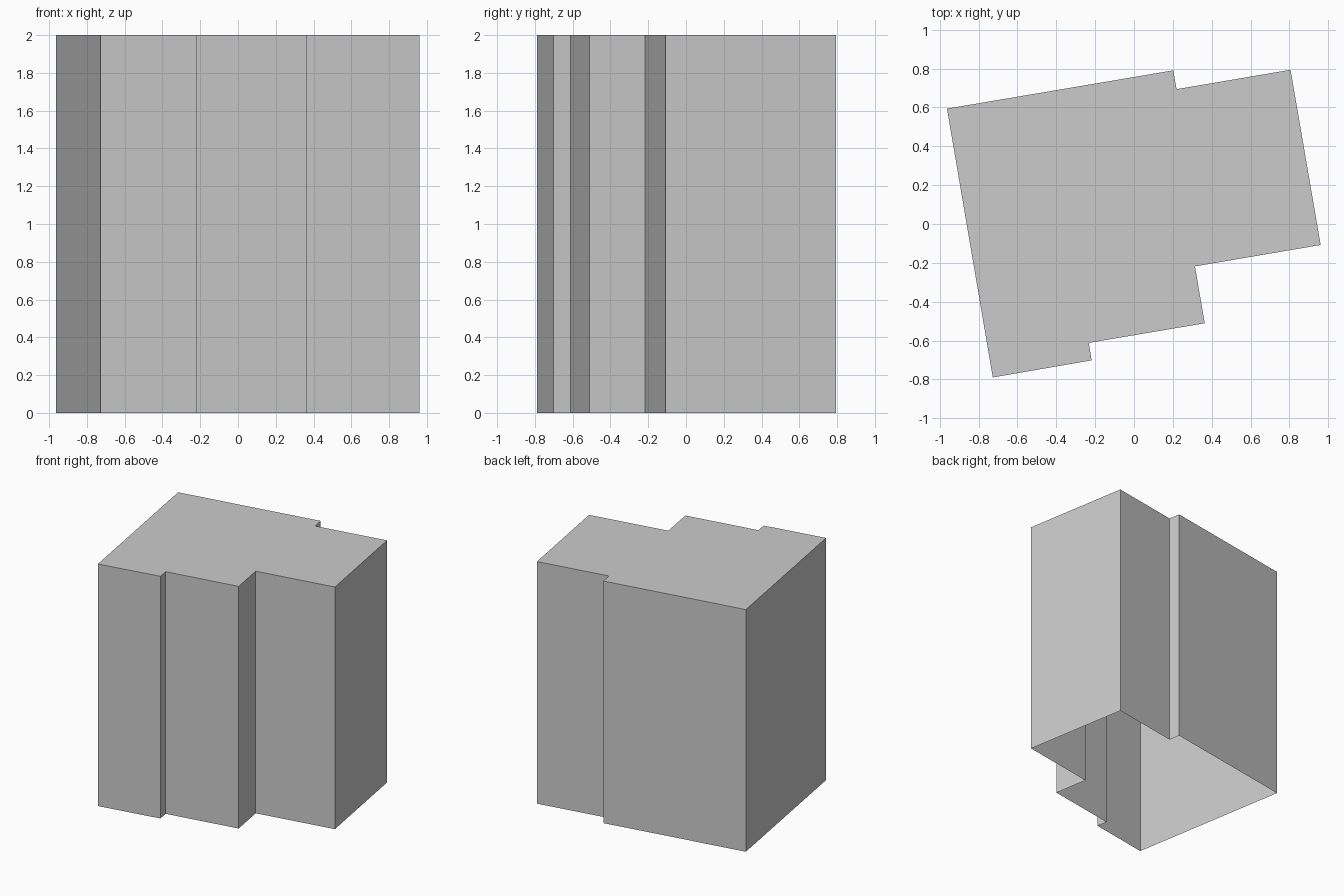
import bpy
import bmesh

cube = bpy.data.objects.get("Cube")
if cube:
    bpy.data.objects.remove(cube, do_unlink=True)

HEIGHT = 2.0

# Stepped footprint, counter-clockwise from the back corner
footprint = [
    (-0.963, 0.594), (-0.727, -0.79), (-0.218, -0.702), (-0.233, -0.612),
    (0.364, -0.511), (0.314, -0.218), (0.961, -0.108), (0.806, 0.794),
    (0.219, 0.694), (0.202, 0.791),
]

# Plain grey surface
grey = bpy.data.materials.new("plain_grey")
grey.use_nodes = True
color = (0.6, 0.6, 0.6, 1.0)
grey.diffuse_color = color
grey.node_tree.nodes["Principled BSDF"].inputs["Base Color"].default_value = color

# Walls and flat roof, open underneath
bm = bmesh.new()
base = [bm.verts.new((x, y, 0)) for x, y in footprint]
top = [bm.verts.new((x, y, HEIGHT)) for x, y in footprint]
count = len(footprint)
for i in range(count):
    j = (i + 1) % count
    bm.faces.new((base[i], base[j], top[j], top[i]))
bm.faces.new(top)

mesh = bpy.data.meshes.new("building_block")
bm.to_mesh(mesh)
bm.free()
mesh.materials.append(grey)
building = bpy.data.objects.new("building_block", mesh)
bpy.context.collection.objects.link(building)
